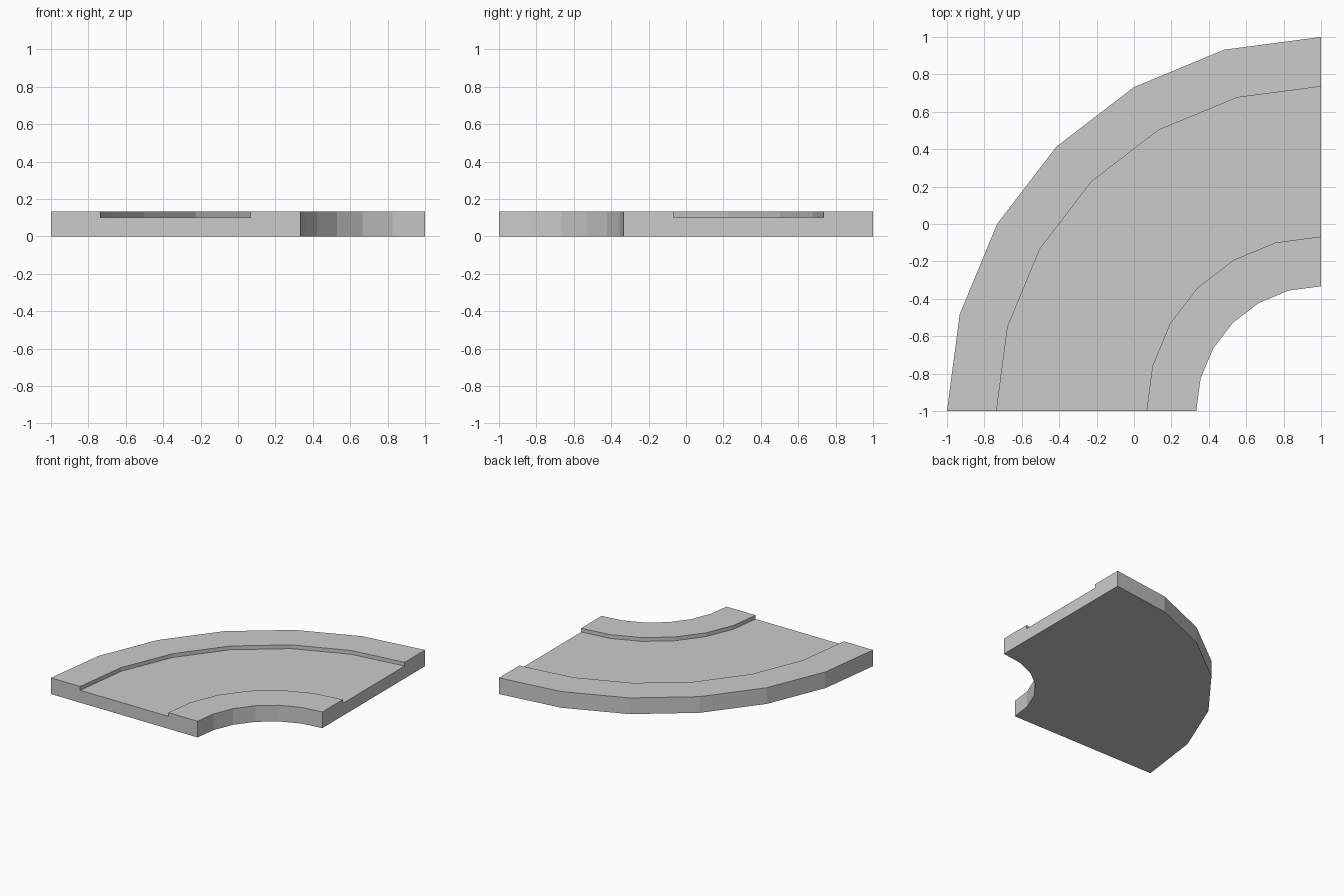
import bpy, bmesh, math

if "Cube" in bpy.data.objects:
    bpy.data.objects.remove(bpy.data.objects["Cube"])

CENTRE = (1.0, -1.0)   # pivot of the quarter turn
STEPS = 6              # 15 degree facets

# Cross-section (radius, height): base slab with a raised kerb on each side
PROFILE = [(0.667, 0), (2.0, 0), (2.0, 0.133), (1.735, 0.133),
           (1.735, 0.102), (0.933, 0.102), (0.933, 0.133), (0.667, 0.133)]


def sweep_quarter(name, profile):
    bm = bmesh.new()
    rings = []
    for i in range(STEPS + 1):
        a = math.radians(180 - 90 * i / STEPS)
        rings.append([bm.verts.new((CENTRE[0] + r * math.cos(a),
                                    CENTRE[1] + r * math.sin(a), z))
                      for r, z in profile])
    n = len(profile)
    for a, b in zip(rings, rings[1:]):
        for j in range(n):
            k = (j + 1) % n
            bm.faces.new((a[j], a[k], b[k], b[j]))
    # Flat end caps
    bm.faces.new(rings[0])
    bm.faces.new(rings[-1][::-1])
    bmesh.ops.recalc_face_normals(bm, faces=bm.faces)
    mesh = bpy.data.meshes.new(name)
    bm.to_mesh(mesh)
    bm.free()
    obj = bpy.data.objects.new(name, mesh)
    bpy.context.collection.objects.link(obj)
    return obj


# Curved road tile
sweep_quarter("curved_road", PROFILE)
